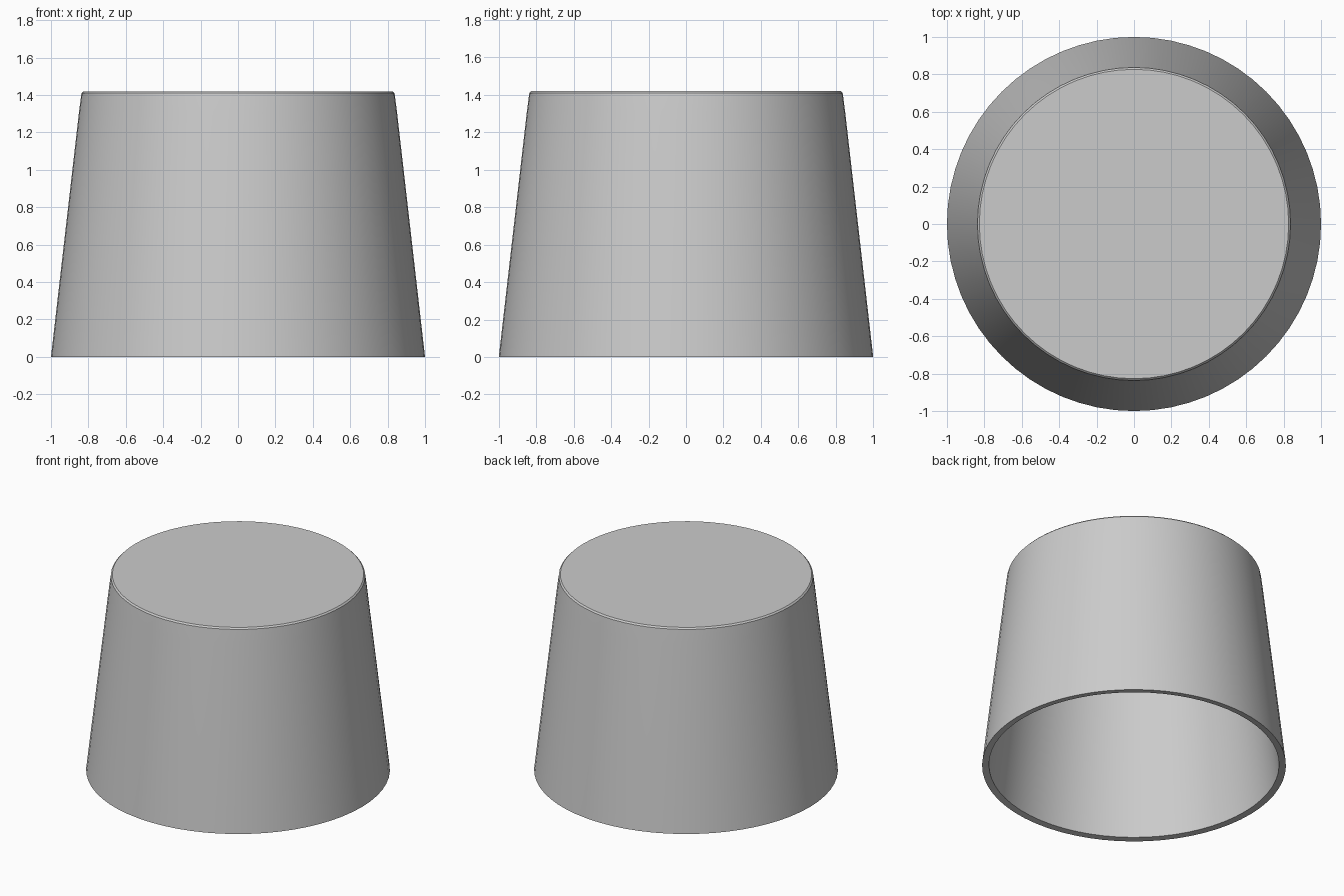
import bpy, bmesh, math

if "Cube" in bpy.data.objects:
    bpy.data.objects.remove(bpy.data.objects["Cube"])

SIDES = 64


def lathe(name, profile):
    """Spin an (r, z) profile around z; end points close to flat discs."""
    bm = bmesh.new()
    rings = []
    for r, z in profile:
        rings.append([bm.verts.new((r * math.cos(2 * math.pi * i / SIDES),
                                    r * math.sin(2 * math.pi * i / SIDES), z))
                      for i in range(SIDES)])
    for a, b in zip(rings, rings[1:]):
        for i in range(SIDES):
            j = (i + 1) % SIDES
            bm.faces.new((a[i], a[j], b[j], b[i]))
    bm.faces.new(rings[0])
    bm.faces.new(rings[-1])
    bmesh.ops.recalc_face_normals(bm, faces=bm.faces)
    mesh = bpy.data.meshes.new(name)
    bm.to_mesh(mesh)
    bm.free()
    obj = bpy.data.objects.new(name, mesh)
    bpy.context.collection.objects.link(obj)
    bpy.context.view_layer.objects.active = obj
    obj.select_set(True)
    bpy.ops.object.shade_smooth_by_angle(angle=math.radians(30))
    return obj


# Upturned tapered cup: inner ceiling, inner wall, bottom rim, outer wall, top
lathe("tapered_cup", [
    (0.80, 1.37),
    (0.955, 0.005),
    (1.00, 0.0),
    (0.85, 1.31),
    (0.837, 1.41),
    (0.827, 1.42),
])
